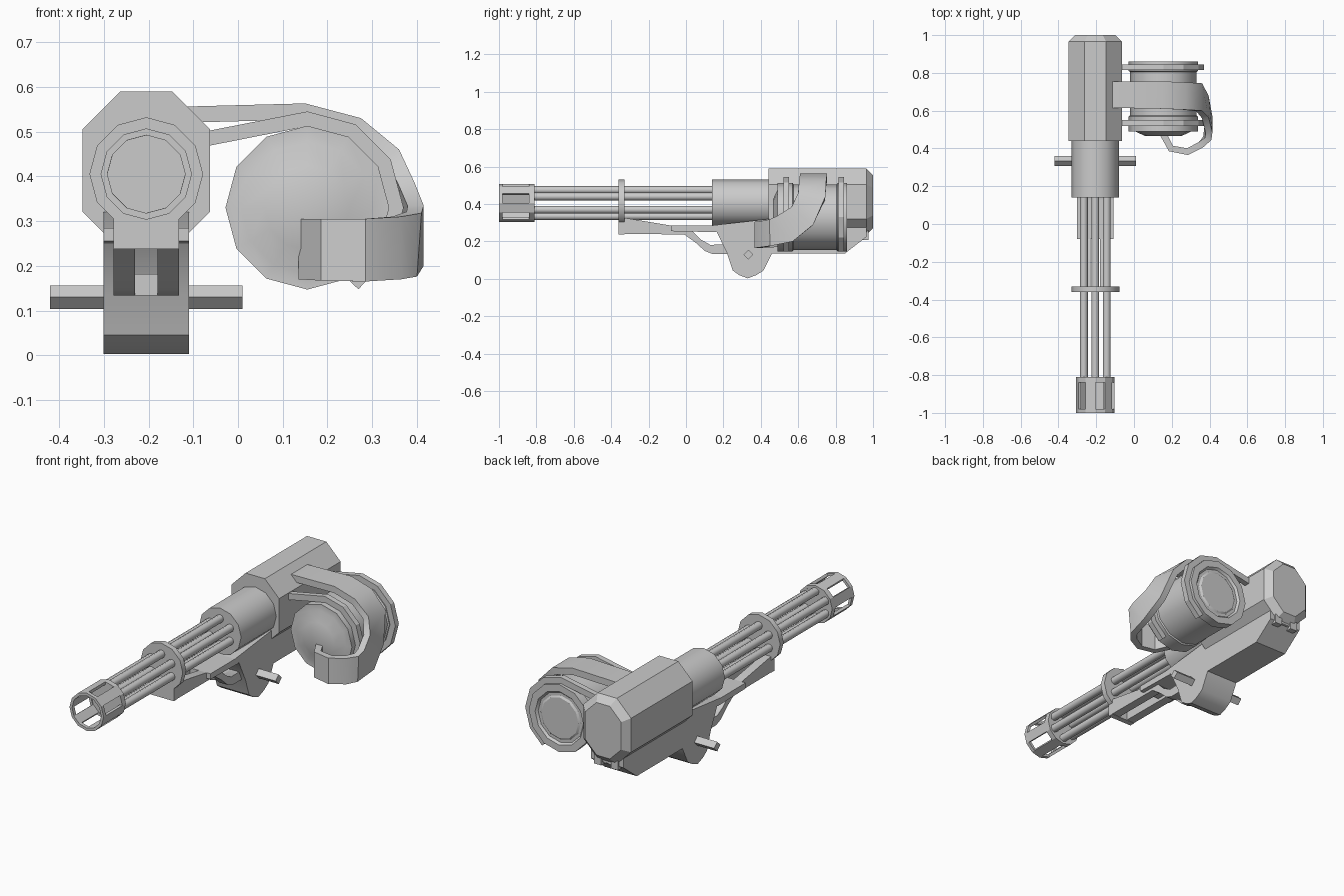
import bpy, bmesh, math
from mathutils import Vector

if "Cube" in bpy.data.objects:
    bpy.data.objects.remove(bpy.data.objects["Cube"])

GX, GZ = -0.205, 0.405   # gun axis
DX, DZ = 0.155, 0.33     # drum axis


def finish(name, bm, smooth=None):
    bmesh.ops.recalc_face_normals(bm, faces=bm.faces)
    me = bpy.data.meshes.new(name)
    bm.to_mesh(me)
    bm.free()
    ob = bpy.data.objects.new(name, me)
    bpy.context.collection.objects.link(ob)
    if smooth:
        bpy.ops.object.select_all(action='DESELECT')
        ob.select_set(True)
        bpy.context.view_layer.objects.active = ob
        bpy.ops.object.shade_smooth_by_angle(angle=math.radians(smooth))
    return ob


def loft(name, loops, smooth=None, caps=True):
    bm = bmesh.new()
    rows = [[bm.verts.new(p) for p in loop] for loop in loops]
    n = len(rows[0])
    for a, b in zip(rows, rows[1:]):
        for i in range(n):
            j = (i + 1) % n
            bm.faces.new((a[i], a[j], b[j], b[i]))
    if caps:
        bm.faces.new(rows[0])
        bm.faces.new(rows[-1])
    return finish(name, bm, smooth)


def circle(cx, cz, y, r, n):
    return [(cx + r * math.cos(2 * math.pi * k / n), y,
             cz + r * math.sin(2 * math.pi * k / n)) for k in range(n)]


def lathe(name, cx, cz, profile, n, smooth=35):
    return loft(name, [circle(cx, cz, y, r, n) for y, r in profile], smooth)


def side_prism(name, pts, x0, x1, smooth=None):
    return loft(name, [[(x, y, z) for y, z in pts] for x in (x0, x1)], smooth)


def box(name, x0, x1, y0, y1, z0, z1):
    return side_prism(name, [(y0, z0), (y1, z0), (y1, z1), (y0, z1)], x0, x1)


def band(name, stations, t, smooth=None):
    """Strip through pairs of edge points, thickened inwards by t."""
    st = [(Vector(a), Vector(b)) for a, b in stations]
    mid = [(a + b) / 2 for a, b in st]
    loops = []
    for i, (a, b) in enumerate(st):
        tan = mid[min(i + 1, len(mid) - 1)] - mid[max(i - 1, 0)]
        n = (b - a).cross(tan).normalized() * t
        loops.append([a, b, b - n, a - n])
    return loft(name, loops, smooth)


# Octagonal receiver with chamfered rear
def octagon(y, s):
    hw, hh, c = 0.1425 - s, 0.177 - s, 0.085 - s * 0.5
    return [(GX + sx * u, y, 0.413 + sz * v) for sx, sz, u, v in (
        (1, 1, hw - c, hh), (1, 1, hw, hh - c), (1, -1, hw, hh - c), (1, -1, hw - c, hh),
        (-1, -1, hw - c, hh), (-1, -1, hw, hh - c), (-1, 1, hw, hh - c), (-1, 1, hw - c, hh))]


loft("receiver", [octagon(0.44, 0), octagon(0.965, 0), octagon(1.0, 0.035)])

# Rotor housing, barrels and clamp disc
lathe("rotor_housing", GX, GZ, [(0.14, 0.126), (0.46, 0.126)], 12)
for k in range(6):
    a = math.radians(30 + 60 * k)
    lathe(f"barrel_{k + 1}", GX + 0.07 * math.cos(a), GZ + 0.07 * math.sin(a),
          [(-0.83, 0.021), (0.15, 0.021)], 8, 50)
lathe("barrel_clamp", GX, GZ, [(-0.36, 0.127), (-0.33, 0.127)], 12)
lathe("muzzle_plate", GX, GZ, [(-0.835, 0.095), (-0.815, 0.095)], 12)

# Muzzle sleeve: every other side has a window
bm = bmesh.new()
rows = [[bm.verts.new(p) for p in circle(GX, GZ, y, 0.102, 12)] for y in (-1.0, -0.98, -0.84, -0.81)]
for r in range(3):
    for i in range(12):
        if r == 1 and i % 2 == 0:
            continue
        j = (i + 1) % 12
        bm.faces.new((rows[r][i], rows[r][j], rows[r + 1][j], rows[r + 1][i]))
muzzle = finish("muzzle_sleeve", bm)
if sum(p.normal.dot(p.center - Vector((GX, p.center.y, GZ))) for p in muzzle.data.polygons) < 0:
    muzzle.data.flip_normals()
sol = muzzle.modifiers.new("wall", 'SOLIDIFY')
sol.thickness = 0.015
sol.offset = -1

# Ammunition drum with stepped ends
lathe("ammo_drum", DX, DZ, [(0.465, 0.095), (0.49, 0.148), (0.49, 0.183), (0.57, 0.183),
                            (0.575, 0.176), (0.805, 0.176), (0.81, 0.183), (0.86, 0.183),
                            (0.86, 0.145), (0.848, 0.135), (0.848, 0.12), (0.855, 0.11)], 12)

# Two straps that hold the drum to the receiver
arc = [(-0.075, 0.5)] + [(DX + 0.215 * math.cos(math.radians(d)), DZ + 0.215 * math.sin(math.radians(d)))
                         for d in (90, 60, 30, 0, -30, -58)]
for k, y in enumerate((0.52, 0.815)):
    band(f"drum_strap_{k + 1}", [((x, y + 0.03, z), (x, y, z)) for x, z in arc], 0.033)

# Feed chute: over the drum, twisting round to its front face
chute = [((-0.115, .755, .556), (-0.115, .615, .556)), ((.15, .755, .563), (.15, .61, .563)),
         ((.275, .75, .53), (.275, .605, .53)), ((.36, .745, .44), (.36, .60, .46)),
         ((.395, .68, .29), (.395, .565, .385)), ((.415, .57, .20), (.415, .485, .335)),
         ((.40, .45, .176), (.41, .445, .318)), ((.365, .405, .170), (.365, .405, .310)),
         ((.285, .365, .165), (.285, .365, .305)), ((.185, .385, .167), (.185, .385, .305)),
         ((.135, .475, .17), (.135, .475, .305))]
band("feed_chute", chute, 0.036, 35)

# Lower chassis with rounded trunnion housing
side_prism("chassis", [(.13, .285), (.165, .25), (.22, .136), (.25, .045), (.285, .02), (.33, .003),
                       (.375, .02), (.415, .045), (.46, .136), (.85, .136), (.965, .225), (.965, .3),
                       (.44, .32)], GX - 0.096, GX + 0.096, 35)
lathe_pin = [[(x, 0.333 + 0.026 * math.cos(k * math.pi / 2), 0.13 + 0.026 * math.sin(k * math.pi / 2))
              for k in range(4)] for x in (-0.42, 0.01)]
loft("trunnion_pin", lathe_pin)

# Barrel support: deck plus a pair of curved rails reaching to the clamp
side_prism("support_deck", [(-.08, .255), (.16, .25), (.16, .285), (-.08, .285)],
           GX - 0.096, GX + 0.096)
rail = [(-.36, .24), (-.01, .238), (.05, .195), (.10, .15), (.14, .134), (.24, .134), (.24, .185),
        (.13, .182), (.08, .21), (.03, .26), (-.08, .285), (-.32, .325), (-.36, .325)]
for side, s in (("left", -1), ("right", 1)):
    side_prism(f"support_rail_{side}", rail, GX + s * 0.025, GX + s * 0.073, 35)
box("clamp_foot", GX - 0.073, GX + 0.073, -0.36, -0.33, 0.238, 0.31)
box("rail_bridge", GX - 0.03, GX + 0.03, 0.14, 0.24, 0.134, 0.182)

# Rear latch blocks
for k in (-1, 0, 1):
    h = 0.012 if k == 0 else 0
    box(f"rear_latch_{k + 2}", GX + k * 0.05 - 0.021, GX + k * 0.05 + 0.021,
        0.93, 0.975 - h, 0.208 + h, 0.258 - h)
